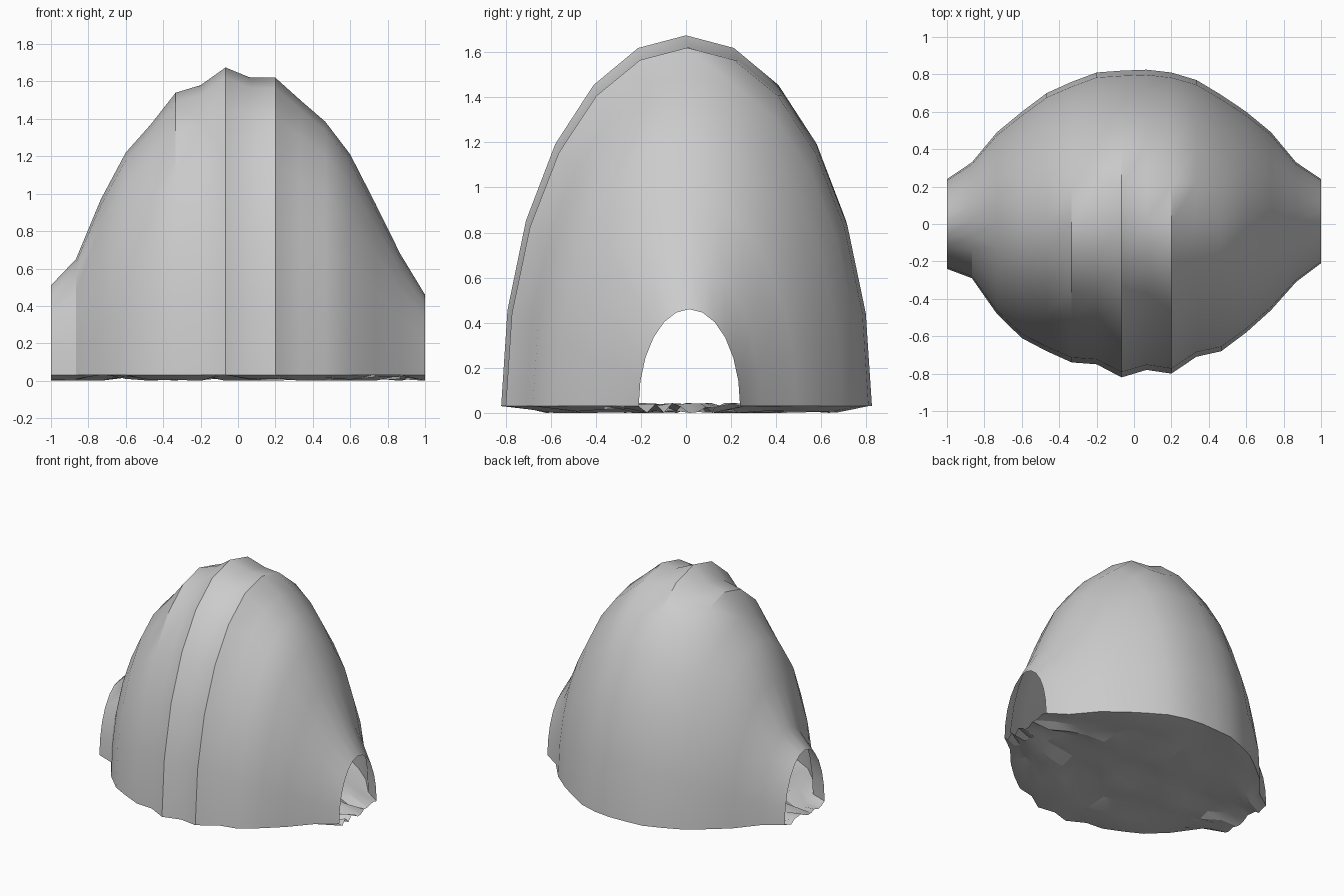
import bpy
import math
import random

random.seed(4)
cube = bpy.data.objects.get("Cube")
if cube:
    bpy.data.objects.remove(cube, do_unlink=True)

BASE = 0.03
SEGMENTS = 12

# Ribs from one doorway to the other: crown height, front reach, back reach
RIBS = [
    (0.51, 0.24, 0.24), (0.65, 0.29, 0.33), (0.97, 0.48, 0.49), (1.22, 0.61, 0.60),
    (1.37, 0.68, 0.70), (1.54, 0.74, 0.76), (1.58, 0.75, 0.81), (1.675, 0.82, 0.82),
    (1.62, 0.78, 0.825), (1.62, 0.80, 0.81), (1.5, 0.71, 0.77), (1.385, 0.68, 0.69),
    (1.21, 0.58, 0.60), (0.95, 0.46, 0.49), (0.68, 0.31, 0.33), (0.46, 0.21, 0.24),
]


def make_material(name, color):
    material = bpy.data.materials.new(name)
    material.use_nodes = True
    material.diffuse_color = color
    material.node_tree.nodes["Principled BSDF"].inputs["Base Color"].default_value = color
    return material


def loft(name, point, material, angle):
    """Skin a grid of points running along the ribs."""
    verts, faces = [], []
    row = SEGMENTS + 1
    for i, rib in enumerate(RIBS):
        x = -1 + 2 * i / (len(RIBS) - 1)
        verts += [(x, *point(rib, j)) for j in range(row)]
    for i in range(len(RIBS) - 1):
        for j in range(SEGMENTS):
            a = i * row + j
            faces.append((a, a + row, a + row + 1, a + 1))
    mesh = bpy.data.meshes.new(name)
    mesh.from_pydata(verts, [], faces)
    mesh.materials.append(material)
    obj = bpy.data.objects.new(name, mesh)
    bpy.context.collection.objects.link(obj)
    bpy.ops.object.select_all(action="DESELECT")
    obj.select_set(True)
    bpy.context.view_layer.objects.active = obj
    bpy.ops.object.shade_smooth_by_angle(angle=math.radians(angle))
    return obj


def arch_point(rib, j):
    crown, front, back = rib
    t = math.pi * j / SEGMENTS
    y = (back - front) / 2 - (front + back) / 2 * math.cos(t)
    return y, BASE + (crown - BASE) * math.sin(t)


def floor_point(rib, j):
    crown, front, back = rib
    y = -front + (front + back) * j / SEGMENTS
    on_rim = j in (0, SEGMENTS)
    z = BASE if on_rim else max(0, random.uniform(-0.005, 0.045))
    return y, z


stone = make_material("grey stone", (0.6, 0.6, 0.6, 1))

# Domed shell with an open arched doorway at each end
loft("dome_shell", arch_point, stone, 30)

# Uneven ground inside the shell
loft("rough_floor", floor_point, stone, 20)
